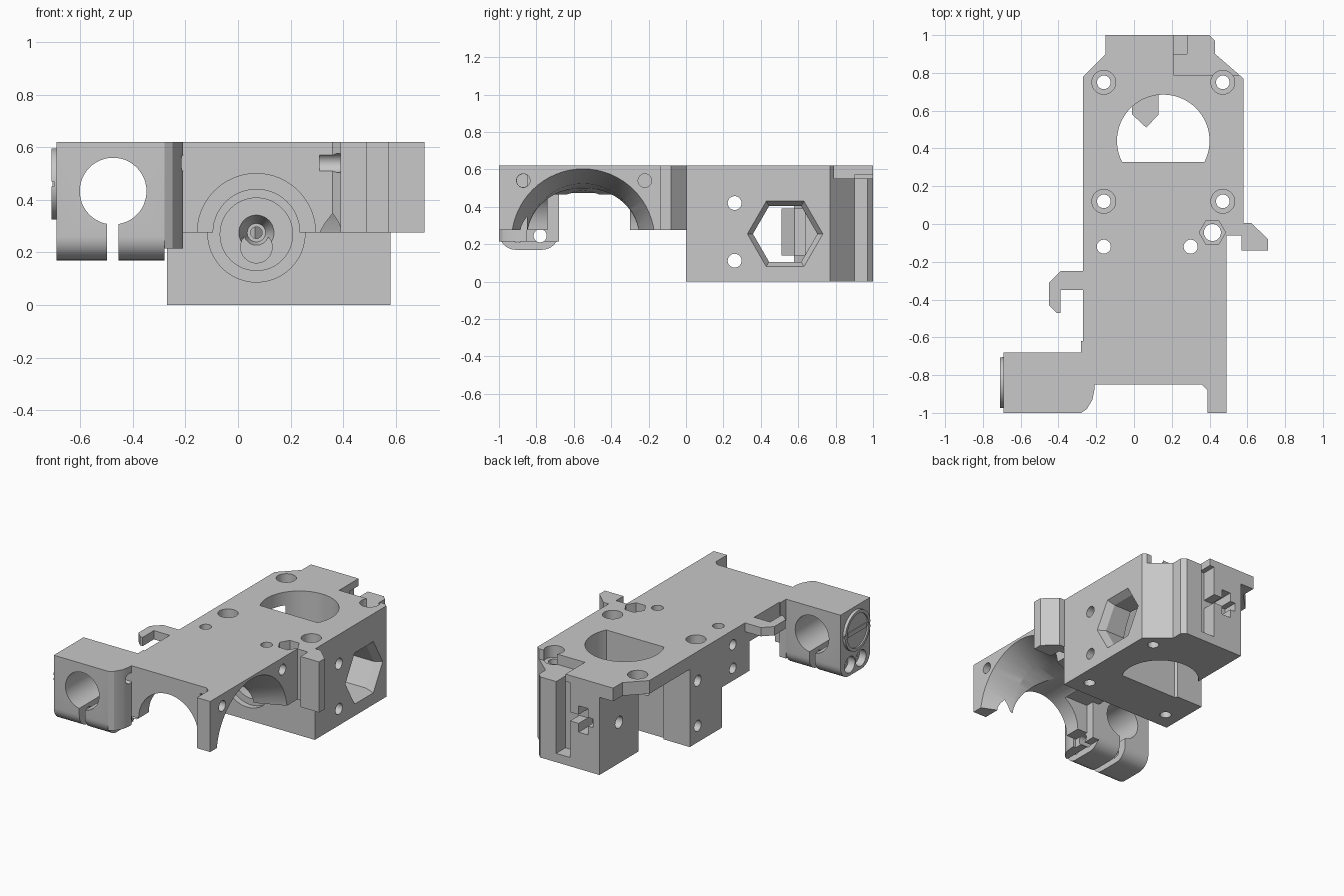
import bpy, bmesh, math
from mathutils import Matrix, Vector

cube = bpy.data.objects.get("Cube")
if cube:
    bpy.data.objects.remove(cube, do_unlink=True)

gray = bpy.data.materials.new("plain_gray")
gray.use_nodes = True
gray.diffuse_color = (0.58, 0.58, 0.58, 1)
gray.node_tree.nodes["Principled BSDF"].inputs["Base Color"].default_value = gray.diffuse_color
AXES = {"x": Matrix.Rotation(math.pi / 2, 4, "Y"),
        "y": Matrix.Rotation(-math.pi / 2, 4, "X"),
        "z": Matrix.Identity(4)}


def make(name, bm):
    bmesh.ops.recalc_face_normals(bm, faces=bm.faces)
    mesh = bpy.data.meshes.new(name)
    bm.to_mesh(mesh)
    bm.free()
    mesh.materials.append(gray)
    ob = bpy.data.objects.new(name, mesh)
    bpy.context.collection.objects.link(ob)
    return ob


def prism(name, outline, z0, z1):
    bm = bmesh.new()
    face = bm.faces.new([bm.verts.new((x, y, z0)) for x, y in outline])
    new = bmesh.ops.extrude_face_region(bm, geom=[face])["geom"]
    bmesh.ops.translate(bm, vec=(0, 0, z1 - z0),
                        verts=[g for g in new if isinstance(g, bmesh.types.BMVert)])
    return make(name, bm)


def box(name, x, y, z):
    return prism(name, [(x[0], y[0]), (x[1], y[0]), (x[1], y[1]), (x[0], y[1])], *z)


def rod(axis, start, end, centre, r, r2=None, sides=48, turn=0, name="cutter"):
    """Round or polygonal rod along an axis; centre holds the two other coordinates."""
    bm = bmesh.new()
    bmesh.ops.create_cone(bm, cap_ends=True, segments=sides, radius1=r,
                          radius2=r if r2 is None else r2, depth=end - start)
    mid = list(centre)
    mid.insert("xyz".index(axis), (start + end) / 2)
    bm.transform(Matrix.Translation(Vector(mid)) @ AXES[axis] @ Matrix.Rotation(turn, 4, "Z"))
    return make(name, bm)


def combine(target, others, operation="DIFFERENCE"):
    """Apply each boolean in turn, with a second solver if the first changes nothing."""
    for other in others:
        other.hide_render = True
        before = len(target.data.vertices)
        for solver in ("EXACT", "MANIFOLD"):
            mod = target.modifiers.new("combine", "BOOLEAN")
            mod.object, mod.operation, mod.solver = other, operation, solver
            bpy.context.view_layer.update()
            evaluated = target.evaluated_get(bpy.context.evaluated_depsgraph_get())
            mesh = bpy.data.meshes.new_from_object(evaluated)
            target.modifiers.clear()
            if len(mesh.vertices) not in (0, before):
                target.data = mesh
                break
        bpy.data.objects.remove(other, do_unlink=True)


TOP, MID = 0.62, 0.275

# Main housing with bevelled rear corners, joined to the front bridge
body = prism("main_body", [(-.27, 0), (.58, 0), (.58, .77), (.43, .9), (.43, .97), (.4, 1),
                           (-.15, 1), (-.15, .9), (-.27, .78)], 0, TOP)
bridge = prism("bridge", [(-.27, .05), (-.27, -.62), (-.28, -.62), (-.28, -.85), (.36, -.85),
                          (.39, -.88), (.39, -1), (.49, -1), (.49, .05)], MID, TOP)
combine(body, [bridge], "UNION")

cuts = []
# Flared motor arch across the bridge, with a square window in its left wall
cuts.append(rod("x", .3, .5, (-.55, .22), .3, .387, 64))
cuts.append(rod("x", -.1, .31, (-.55, .22), .255, .304, 64))
cuts.append(box("arch_window", (-.4, -.05), (-.74, -.3), (.2, .475)))

# Stepped bearing bore along the bridge into the housing
cuts.append(rod("y", -1.1, -.18, (.07, MID), .225))
cuts.append(rod("y", -.2, .02, (.07, MID), .165))
cuts.append(rod("y", -.002, .04, (.07, MID - .003), .185))
cuts.append(rod("y", .03, .1, (.07, MID - .006), .138))
cuts.append(rod("y", .09, .2, (.07, MID), .07, .035))
cuts.append(rod("y", .09, .16, (.07, .22), .06))
cuts.append(rod("y", .1, .4, (.07, MID), .022))

# Large vertical bore, flat on its front side
bore = rod("z", -.1, .8, (.155, .44), .245, sides=64)
combine(bore, [box("flat", (-.3, .6), (0, .327), (-.2, 1))])
cuts.append(bore)

# Left rear is open under the top plate
cuts.append(box("open_side", (-.4, -.047), (.345, 1.1), (-.1, .53)))

# Hexagonal side pocket with a tapered rim
cuts.append(rod("x", .53, .585, (.53, .255), .17, .205, 6))
cuts.append(rod("x", .3, .55, (.53, .255), .172, sides=6))

# Side screw holes with counterbores
for z in (.112, .42):
    cuts.append(rod("x", .53, .66, (.26, z), .078, turn=.03))
    cuts.append(rod("x", -.4, .7, (.26, z), .037))
for y in (-.87, -.22):
    cuts.append(rod("x", .31, .6, (y, .54), .036))
for z in (.36, .52):
    cuts.append(rod("x", -.4, -.16, (-.12, z), .035))

# Vertical screw holes
for x in (-.16, .47):
    for y in (.12, .75):
        cuts.append(rod("z", -.1, .8, (x, y), .036))
        cuts.append(rod("z", .54, .8, (x, y), .063))
for x in (-.16, .3):
    cuts.append(rod("z", .1, .8, (x, -.12), .037))
cuts.append(rod("z", .1, .8, (.415, -.045), .045))
cuts.append(rod("z", .55, .8, (.415, -.045), .07, sides=6, turn=math.pi / 6))

# Rear step, slot and nut openings
cuts.append(box("step", (.21, .7), (.79, 1.1), (.55, .8)))
cuts.append(box("slot", (.175, .28), (.9, 1.1), (.06, .57)))
cuts.append(box("nut_slot", (.0, .2), (.9, 1.1), (.31, .37)))
cuts.append(box("nut_gap", (.04, .11), (.85, 1.1), (.25, .43)))
cuts.append(rod("x", -.2, .15, (.79, .28), .04))
combine(body, cuts)

# Pointed rib standing out of the rear bore wall
prism("bore_rib", [(-.01, .72), (-.01, .58), (.065, .51), (.13, .58), (.13, .72)], .14, .39)

# Rod clamp with rounded lower edges
clamp = box("rod_clamp", (-.69, -.28), (-1, -.68), (.17, TOP))
bm = bmesh.new()
bm.from_mesh(clamp.data)
low = [e for e in bm.edges if all(v.co.z < .2 for v in e.verts)
       and abs(e.verts[0].co.x - e.verts[1].co.x) > .1]
bmesh.ops.bevel(bm, geom=low, offset=.09, segments=8, profile=.5, affect="EDGES")
bm.to_mesh(clamp.data)
bm.free()
clamp_cuts = [rod("y", -1.1, -.6, (-.475, .433), .127),
              box("slit", (-.498, -.455), (-1.1, -.6), (.1, .35))]
for y in (-.9, -.78):
    clamp_cuts.append(rod("x", -.8, -.2, (y, .245), .035))
    clamp_cuts.append(rod("x", -.8, -.64, (y, .245), .055))
combine(clamp, clamp_cuts)

# Neck between clamp and bridge
neck = prism("clamp_neck", [(-.28, -1), (-.25, -.98), (-.22, -.93), (-.21, -.88), (-.21, -.85),
                            (-.23, -.85), (-.23, -.68), (-.28, -.68)], .215, TOP)
combine(neck, [rod("x", -.4, -.1, (-.87, .54), .035), rod("x", -.4, -.1, (-.78, .245), .035)])

# Slotted end cap on the clamp
cap = rod("x", -.71, -.69, (-.84, .46), .135, name="clamp_cap")
combine(cap, [rod("x", -.72, -.7, (-.84, .46), .115),
              box("cap_gap", (-.72, -.7), (-1, -.68), (.45, .47))])
box("cap_bar", (-.705, -.69), (-.94, -.74), (.445, .475))

# Cable hooks on both sides
prism("left_hook", [(-.27, -.25), (-.39, -.25), (-.45, -.31), (-.45, -.43), (-.41, -.47),
                    (-.39, -.47), (-.39, -.35), (-.27, -.35)], .56, TOP)
prism("right_hook", [(.49, -.06), (.57, -.06), (.57, -.14), (.71, -.14), (.71, -.08),
                     (.62, .005), (.49, .005)], MID, TOP)

# Smooth curved walls, crisp edges
for ob in bpy.context.view_layer.objects:
    if ob.type == "MESH" and ob.data.materials and ob.data.materials[0] == gray:
        bpy.ops.object.select_all(action="DESELECT")
        ob.select_set(True)
        bpy.context.view_layer.objects.active = ob
        bpy.ops.object.shade_smooth_by_angle(angle=math.radians(25))
